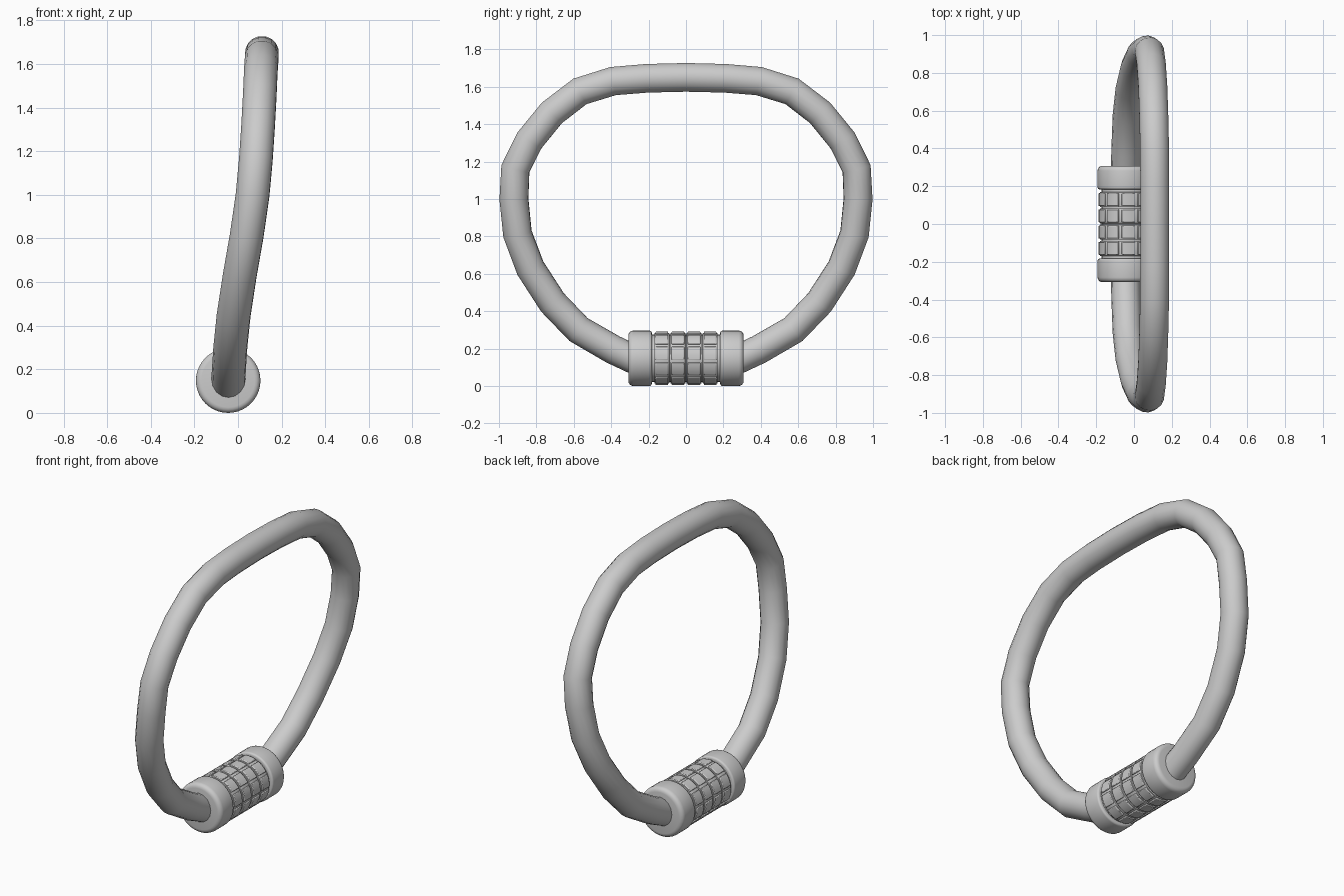
import bpy, bmesh
from math import radians, sin, cos, pi
from mathutils import Matrix, Vector

AXIS = Vector((-0.045, 0, 0.148))      # lock body axis runs along y
PITCH = 0.086                          # spacing of the number dials

cube = bpy.data.objects.get("Cube")
if cube:
    bpy.data.objects.remove(cube, do_unlink=True)


def finish(bm, name, location=AXIS, angle=35):
    bmesh.ops.recalc_face_normals(bm, faces=bm.faces)
    mesh = bpy.data.meshes.new(name)
    bm.to_mesh(mesh)
    bm.free()
    ob = bpy.data.objects.new(name, mesh)
    ob.location = location
    bpy.context.collection.objects.link(ob)
    smooth(ob, angle)
    return ob


def smooth(ob, angle):
    bpy.ops.object.select_all(action='DESELECT')
    ob.select_set(True)
    bpy.context.view_layer.objects.active = ob
    bpy.ops.object.shade_smooth_by_angle(angle=radians(angle))


def lathe(name, profile, steps=40):
    """Spin (radius, y) points around the lock axis."""
    bm = bmesh.new()
    verts = [bm.verts.new((r, y, 0)) for r, y in profile]
    edges = [bm.edges.new(pair) for pair in zip(verts, verts[1:])]
    bmesh.ops.spin(bm, geom=verts + edges, cent=(0, 0, 0), axis=(0, 1, 0),
                   angle=2 * pi, steps=steps, use_duplicate=False)
    bmesh.ops.remove_doubles(bm, verts=bm.verts, dist=1e-5)
    return finish(bm, name)


def rounded(r, y0, y1, round0, round1, steps=4):
    """Solid drum profile with rounded rims."""
    pts = [(0, y0)]
    for i in range(steps + 1):
        a = i / steps * pi / 2
        pts.append((r - round0 * (1 - sin(a)), y0 + round0 * (1 - cos(a))))
    for i in range(steps + 1):
        a = i / steps * pi / 2
        pts.append((r - round1 * (1 - cos(a)), y1 - round1 * (1 - sin(a))))
    return pts + [(0, y1)]


# Lock body: end caps and inner core
lathe("left_end_cap", rounded(0.148, 0.183, 0.308, 0.012, 0.026))
lathe("right_end_cap", rounded(0.148, -0.308, -0.183, 0.026, 0.012))
lathe("inner_core", [(0, -0.2), (0.126, -0.2), (0.126, 0.2), (0, 0.2)])


def grip_pads(name, y, count=10, width=0.068, half=radians(14.8)):
    """Ring of curved raised pads around one dial."""
    bm = bmesh.new()
    for k in range(count):
        turn = Matrix.Rotation((k + 0.5) * 2 * pi / count - half, 3, 'Y')
        corners = [(0.13, -width / 2), (0.143, -width / 2),
                   (0.143, width / 2), (0.13, width / 2)]
        verts = [bm.verts.new(turn @ Vector((r, py, 0))) for r, py in corners]
        start = bm.faces.new(verts)
        bmesh.ops.spin(bm, geom=[start], cent=(0, 0, 0), axis=(0, 1, 0),
                       angle=-2 * half, steps=4)
        # the spin direction is resolved by mirroring about each pad's start
    return finish(bm, name, AXIS + Vector((0, y, 0)))


# Four number dials, each a drum with grip pads
for i in range(4):
    y = (i - 1.5) * PITCH
    lathe(f"dial_{i + 1}", rounded(0.136, y - 0.04, y + 0.04, 0.004, 0.004, 2))
    pads = grip_pads(f"dial_{i + 1}_pads", y)
    bevel = pads.modifiers.new("soft_edges", 'BEVEL')
    bevel.width = 0.004
    bevel.segments = 2
    bevel.limit_method = 'ANGLE'
    bevel.angle_limit = radians(40)

# Cable: half path of (x, y, z) from the top centre down into the lock
half_path = [
    (0.11, 0.21, 1.645), (0.109, 0.39, 1.63), (0.105, 0.567, 1.575),
    (0.1, 0.717, 1.46), (0.092, 0.837, 1.313), (0.082, 0.912, 1.163),
    (0.067, 0.92, 1.0), (0.04, 0.901, 0.813), (0.008, 0.832, 0.63),
    (-0.02, 0.714, 0.447), (-0.035, 0.575, 0.302), (-0.042, 0.39, 0.195),
    (-0.045, 0.24, 0.125),
]
path = [(x, -y, z) for x, y, z in reversed(half_path)]
path += [(0.11, 0, 1.65)] + half_path
curve = bpy.data.curves.new("cable", 'CURVE')
curve.dimensions = '3D'
curve.bevel_depth = 0.078
curve.bevel_resolution = 6
curve.use_fill_caps = True
spline = curve.splines.new('POLY')
spline.points.add(len(path) - 1)
for point, co in zip(spline.points, path):
    point.co = (*co, 1)
cable = bpy.data.objects.new("cable", curve)
bpy.context.collection.objects.link(cable)
bpy.ops.object.select_all(action='DESELECT')
cable.select_set(True)
bpy.context.view_layer.objects.active = cable
bpy.ops.object.convert(target='MESH')
smooth(bpy.context.view_layer.objects.active, 50)
